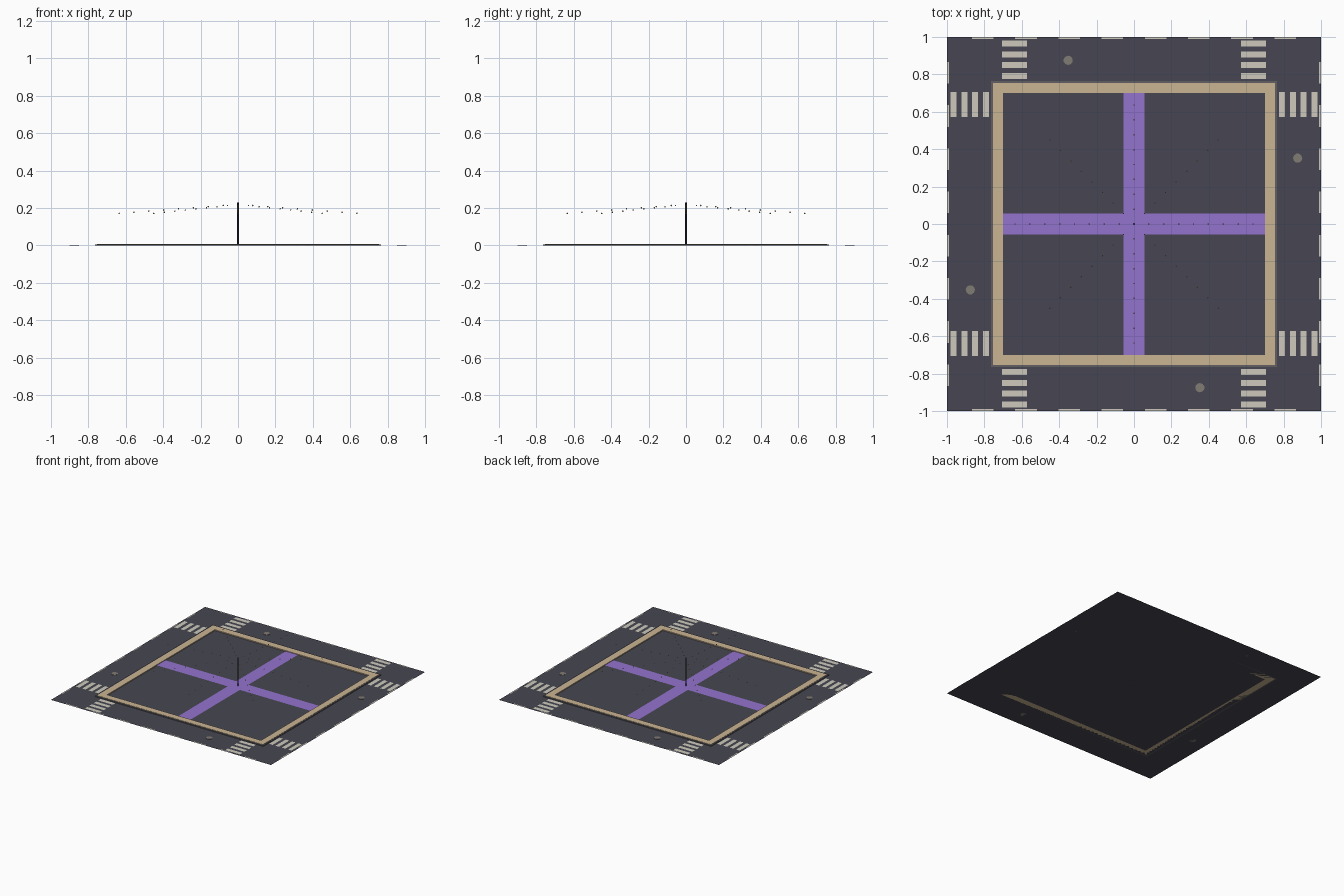
import bpy, bmesh, math
from mathutils import Matrix, Vector

if "Cube" in bpy.data.objects:
    bpy.data.objects.remove(bpy.data.objects["Cube"])


def material(name, rgb):
    lin = [((c / 255 + 0.055) / 1.055) ** 2.4 for c in rgb]
    m = bpy.data.materials.new(name)
    m.diffuse_color = (*lin, 1)
    m.use_nodes = True
    m.node_tree.nodes["Principled BSDF"].inputs["Base Color"].default_value = m.diffuse_color
    return m


ASPHALT = material("asphalt", (71, 70, 82))
CREAM = material("road_paint", (205, 201, 188))
TAN = material("sandy_paving", (202, 181, 146))
PURPLE = material("purple_path", (148, 115, 205))
CURB = material("curb_grey", (98, 95, 98))
METAL = material("dark_metal", (42, 40, 54))
BULB = material("bulb_glass", (190, 172, 135))
COVER = material("cover_grey", (128, 123, 115))


def finish(name, bm, mat):
    me = bpy.data.meshes.new(name)
    bm.to_mesh(me)
    bm.free()
    me.materials.append(mat)
    ob = bpy.data.objects.new(name, me)
    bpy.context.collection.objects.link(ob)
    return ob


def rect(bm, x0, x1, y0, y1, z, turn=0):
    # flat rectangle facing up, turned about the centre in quarter turns
    rot = Matrix.Rotation(turn * math.pi / 2, 3, 'Z')
    pts = [(x0, y0), (x1, y0), (x1, y1), (x0, y1)]
    bm.faces.new([bm.verts.new(rot @ Vector((x, y, z))) for x, y in pts])


def square_ring(name, inner, outer, z0, z1, mat):
    # square frame swept from a rectangular section
    bm = bmesh.new()
    loops = []
    for r, z in ((inner, z0), (outer, z0), (outer, z1), (inner, z1)):
        loops.append([bm.verts.new((sx * r, sy * r, z))
                      for sx, sy in ((-1, -1), (1, -1), (1, 1), (-1, 1))])
    for k in range(4):
        a, b = loops[k], loops[(k + 1) % 4]
        for i in range(4):
            j = (i + 1) % 4
            bm.faces.new((a[i], a[j], b[j], b[i]))
    bmesh.ops.recalc_face_normals(bm, faces=bm.faces)
    return finish(name, bm, mat)


# road surface
bm = bmesh.new()
rect(bm, -1, 1, -1, 1, 0)
finish("road_surface", bm, ASPHALT)

# raised pavement frame and its curb
square_ring("pavement_frame", 0.70, 0.754, 0.0, 0.008, TAN)
square_ring("curb", 0.754, 0.765, 0.0, 0.006, CURB)

# crossing purple paths
bm = bmesh.new()
rect(bm, -0.7, 0.7, -0.055, 0.055, 0.003)
for t in (0, 2):
    rect(bm, -0.055, 0.055, 0.055, 0.7, 0.003, t)
finish("cross_paths", bm, PURPLE)

# zebra crossings and edge dashes on all four sides
zebra, dashes = bmesh.new(), bmesh.new()
for t in range(4):
    for k in range(4):
        y = 0.792 + 0.0577 * k
        for x0, x1 in ((-0.705, -0.572), (0.572, 0.705)):
            rect(zebra, x0, x1, y - 0.016, y + 0.016, 0.001, t)
    for k in range(8):
        x = (k - 3.5) * 0.231
        rect(dashes, x - 0.058, x + 0.058, 0.99, 1.0, 0.001, t)
finish("zebra_crossings", zebra, CREAM)
finish("edge_dashes", dashes, CREAM)

# round drain covers, one on each road
bm = bmesh.new()
for t in range(4):
    m = (Matrix.Rotation(t * math.pi / 2, 4, 'Z')
         @ Matrix.Translation((-0.352, 0.875, 0.0015)))
    bmesh.ops.create_cone(bm, cap_ends=True, segments=10, radius1=0.025,
                          radius2=0.025, depth=0.003, matrix=m)
finish("drain_covers", bm, COVER)

# central pole
bm = bmesh.new()
bmesh.ops.create_cone(bm, cap_ends=True, segments=8, radius1=0.005, radius2=0.005,
                      depth=0.23, matrix=Matrix.Translation((0, 0, 0.115)))
finish("centre_pole", bm, METAL)

# eight strings of bulbs sloping down from the pole
bm = bmesh.new()
for a in range(8):
    for k in range(1, 9):
        r = 0.0795 * k
        ang = a * math.pi / 4
        pos = (r * math.cos(ang), r * math.sin(ang), 0.2195 - 0.076 * r)
        bmesh.ops.create_icosphere(bm, subdivisions=1, radius=0.0045,
                                   matrix=Matrix.Translation(pos))
finish("string_bulbs", bm, BULB)
